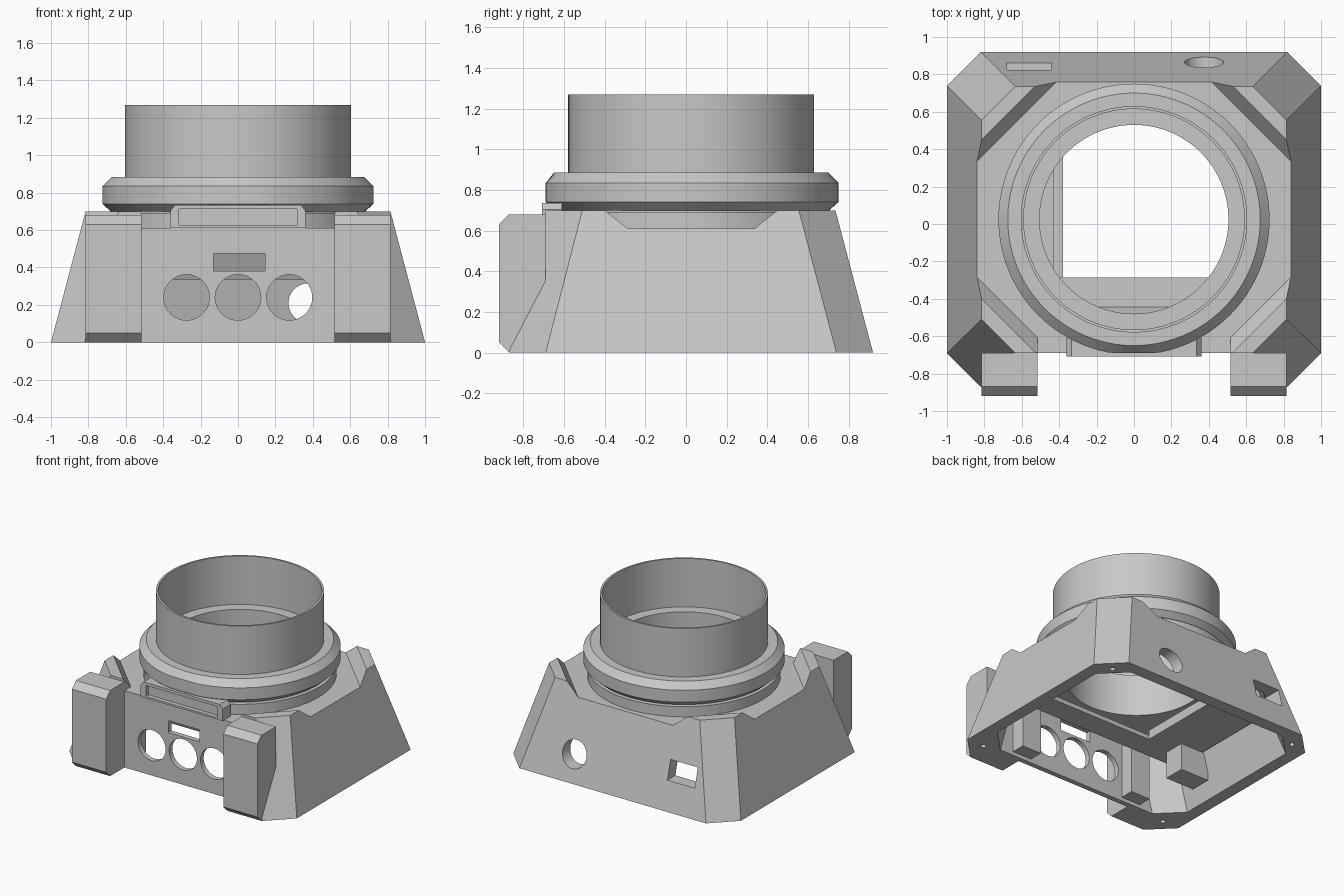
import bpy, bmesh, math
from mathutils import Matrix, Vector

cube = bpy.data.objects.get("Cube")
if cube:
    bpy.data.objects.remove(cube, do_unlink=True)

grey = bpy.data.materials.new("plain_grey")
grey.use_nodes = True
GREY = (0.58, 0.58, 0.58, 1)
grey.diffuse_color = GREY
grey.node_tree.nodes["Principled BSDF"].inputs["Base Color"].default_value = GREY

CY = 0.025  # centre line of the round parts


def finish(name, bm):
    bmesh.ops.recalc_face_normals(bm, faces=bm.faces[:])
    me = bpy.data.meshes.new(name)
    bm.to_mesh(me)
    bm.free()
    me.materials.append(grey)
    ob = bpy.data.objects.new(name, me)
    bpy.context.collection.objects.link(ob)
    return ob


def loft(name, levels):
    """Closed solid through equal-length rings of 3D points."""
    bm = bmesh.new()
    rings = [[bm.verts.new(p) for p in level] for level in levels]
    n = len(rings[0])
    for a, b in zip(rings, rings[1:]):
        for i in range(n):
            j = (i + 1) % n
            bm.faces.new((a[i], a[j], b[j], b[i]))
    bm.faces.new(rings[0])
    bm.faces.new(rings[-1])
    return finish(name, bm)


def octagon(x, y0, y1, c, z):
    right = [(x - c, y0), (x, y0 + c), (x, y1 - c), (x - c, y1)]
    return [(px, py, z) for px, py in right + [(-px, py) for px, py in right[::-1]]]


def diamond(r, z):
    return [(r, CY, z), (0, CY + r, z), (-r, CY, z), (0, CY - r, z)]


def box(name, x0, x1, y0, y1, z0, z1):
    bm = bmesh.new()
    bmesh.ops.create_cube(bm, size=1)
    for v in bm.verts:
        v.co = Vector((x1 if v.co.x > 0 else x0, y1 if v.co.y > 0 else y0, z1 if v.co.z > 0 else z0))
    return finish(name, bm)


def rod(name, centre, r, length, axis="Z", segments=48):
    bm = bmesh.new()
    turn = Matrix.Rotation(math.pi / 2, 4, "X") if axis == "Y" else Matrix()
    bmesh.ops.create_cone(bm, cap_ends=True, segments=segments, radius1=r, radius2=r,
                          depth=length, matrix=Matrix.Translation(centre) @ turn)
    return finish(name, bm)


def lathe(name, profile, segments=96):
    bm = bmesh.new()
    rings = []
    for i in range(segments):
        a = 2 * math.pi * i / segments
        rings.append([bm.verts.new((r * math.cos(a), CY + r * math.sin(a), z)) for r, z in profile])
    n = len(profile)
    for i in range(segments):
        a, b = rings[i], rings[(i + 1) % segments]
        for k in range(n):
            m = (k + 1) % n
            bm.faces.new((a[k], b[k], b[m], a[m]))
    return finish(name, bm)


def cut(ob, *cutters):
    bpy.context.view_layer.objects.active = ob
    for c in cutters:
        mod = ob.modifiers.new("cut", "BOOLEAN")
        mod.operation = "DIFFERENCE"
        mod.solver = "EXACT"
        mod.object = c
        bpy.ops.object.modifier_apply(modifier=mod.name)
        bpy.data.objects.remove(c, do_unlink=True)


# Tapered housing, hollow below, with a sunken seat for the collar
body = loft("housing", [octagon(1, -0.87, 0.92, 0.18, 0), octagon(0.815, -0.69, 0.735, 0.18, 0.70)])
cut(body,
    box("front_cut", -0.815, 0.815, -1.1, -0.69, -0.1, 1),
    loft("seat_cut", [diamond(1.15, 0.61), diamond(1.27, 0.73)]),
    box("seat_front_cut", -0.515, 0.515, -0.8, -0.4, 0.61, 0.9),
    loft("cavity_cut", [octagon(0.913, -0.65, 0.833, 0.18, -0.05),
                        octagon(0.755, -0.65, 0.675, 0.18, 0.55)]),
    rod("bore_cut", (0, CY, 0.6), 0.505, 0.4, segments=96))

# Openings in the front and back walls
cut(body, *[rod("port_cut", (x, -0.68, 0.24), 0.122, 0.2, "Y") for x in (-0.275, 0, 0.275)],
    box("slot_cut", -0.13, 0.145, -0.8, -0.6, 0.38, 0.475),
    rod("cable_cut", (0.375, 0.85, 0.21), 0.105, 0.4, "Y"),
    box("socket_cut", -0.68, -0.44, 0.6, 1.05, 0.22, 0.37))

# Screw holes in the corners of the lower rim
for s in (-1, 1):
    cut(body, *[rod("screw_cut", (s * x, y, 0), 0.02, 0.16, segments=16)
                for x, y in ((0.85, 0.77), (0.85, -0.69))])

# Front posts with chamfered ends, and the screw blocks behind them
POST = [(-0.69, 0), (-0.87, 0), (-0.92, 0.05), (-0.92, 0.63), (-0.87, 0.68), (-0.69, 0.68)]
for side, s in (("left", 1), ("right", -1)):
    loft(side + "_post", [[(s * x, y, z) for y, z in POST] for x in (0.515, 0.815)])
    xa, xb = sorted((s * 0.43, s * 0.6))
    box(side + "_screw_block", xa, xb, -0.66, -0.54, 0.03, 0.56)

# Collar, inner ledge and open tube in one turned piece
collar = lathe("collar_and_tube", [
    (0.505, 0.56), (0.695, 0.60), (0.695, 0.69), (0.655, 0.69), (0.655, 0.70), (0.68, 0.70),
    (0.725, 0.74), (0.725, 0.835), (0.675, 0.885), (0.605, 0.885), (0.605, 1.27),
    (0.59, 1.27), (0.59, 0.885), (0.505, 0.885)])
for v in collar.data.vertices:  # small flat at the front
    v.co.y = max(v.co.y, -0.69)

# Recessed latch above the front wall
LATCH = [(-0.36, 0.61), (0.36, 0.61), (0.36, 0.705), (0.335, 0.735), (-0.335, 0.735), (-0.36, 0.705)]
latch = loft("latch", [[(x, y, z) for x, z in LATCH] for y in (-0.708, -0.61)])
cut(latch, box("latch_cut", -0.315, 0.315, -0.8, -0.675, 0.625, 0.712))

# Thin shelves inside, the front one bent up to the roof, with a rail and a hanging block
SHELF = [(-0.57, 0.56), (-0.47, 0.335), (-0.285, 0.335), (-0.285, 0.37), (-0.445, 0.37), (-0.53, 0.56)]
loft("front_shelf", [[(x, y, z) for y, z in SHELF] for x in (-0.74, 0.52)])
box("side_shelf", -0.8, -0.38, -0.285, 0.40, 0.335, 0.37)
box("side_rail", -0.43, -0.38, -0.285, 0.40, 0.37, 0.41)
box("side_block", -0.85, -0.6, -0.35, -0.18, 0.12, 0.335)

# Smooth the round walls, keep edges crisp
bpy.ops.object.select_all(action="DESELECT")
for ob in (body, collar):
    ob.select_set(True)
bpy.context.view_layer.objects.active = collar
bpy.ops.object.shade_smooth_by_angle(angle=math.radians(15))
